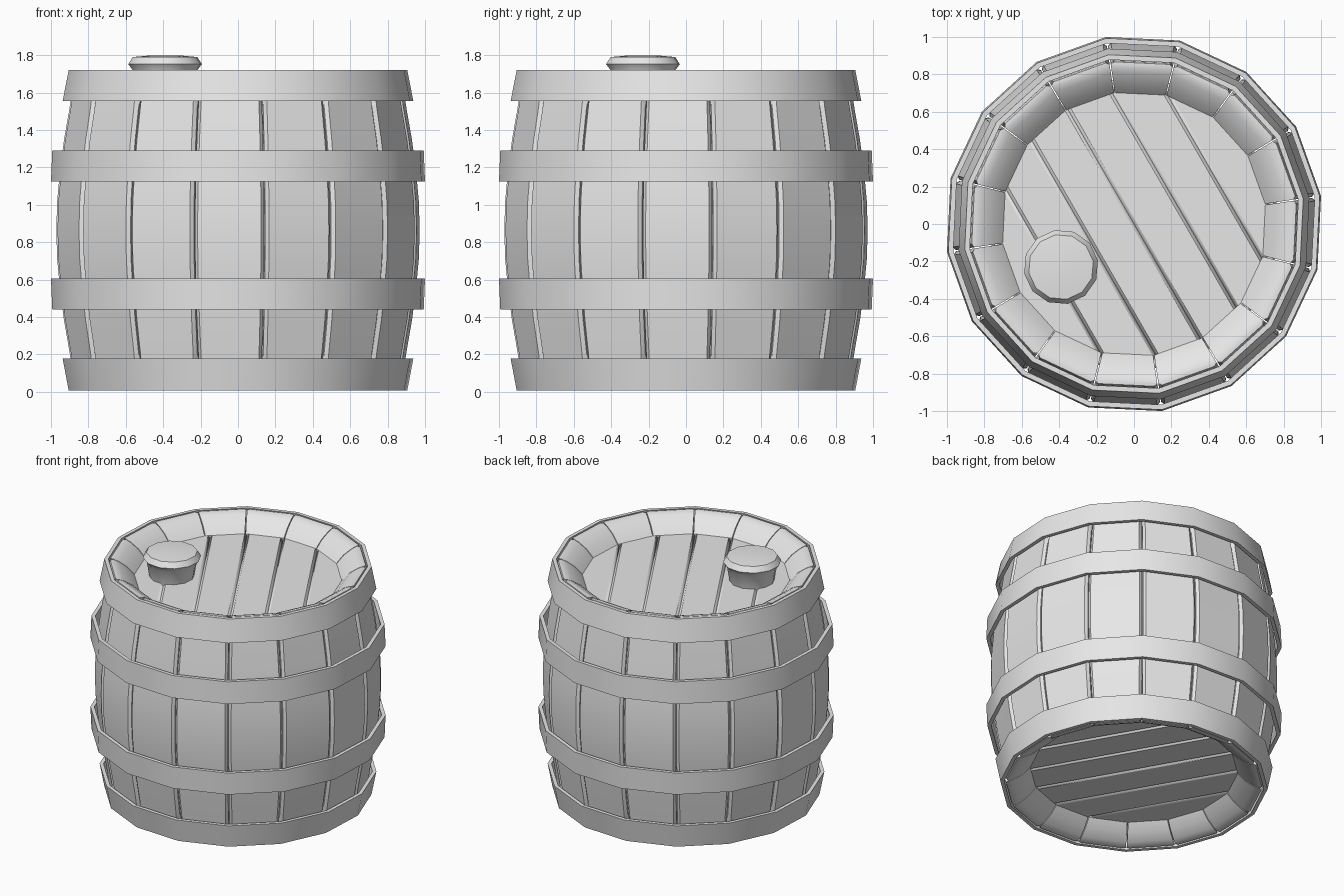
import bpy, bmesh
from math import sin, cos, pi, radians, sqrt
from mathutils import Matrix, Vector

if "Cube" in bpy.data.objects:
    bpy.data.objects.remove(bpy.data.objects["Cube"])

SIDES = 16
STEP = 2 * pi / SIDES
OFFSET = radians(8.5)       # angle of the first joint between staves
MID = 0.865                 # middle height of the barrel
BOARD_TURN = radians(30)    # turn of the lid boards

grey = bpy.data.materials.new("plain_grey")
grey.use_nodes = True
grey.diffuse_color = (0.8, 0.8, 0.8, 1)
grey.node_tree.nodes["Principled BSDF"].inputs["Base Color"].default_value = (0.8, 0.8, 0.8, 1)


def finish(name, bm, bevel=0):
    """Turn a bmesh into a smooth-shaded object with sharp edges kept."""
    bmesh.ops.recalc_face_normals(bm, faces=bm.faces)
    mesh = bpy.data.meshes.new(name)
    bm.to_mesh(mesh)
    bm.free()
    mesh.materials.append(grey)
    ob = bpy.data.objects.new(name, mesh)
    bpy.context.collection.objects.link(ob)
    bpy.ops.object.select_all(action="DESELECT")
    ob.select_set(True)
    bpy.context.view_layer.objects.active = ob
    bpy.ops.object.shade_smooth_by_angle(angle=radians(32))
    if bevel:
        mod = ob.modifiers.new("bevel", "BEVEL")
        mod.width = bevel
        mod.segments = 1
    return ob


def loft(bm, rings, closed=False):
    """Skin a list of point rings, capped at the ends unless closed."""
    loops = [[bm.verts.new(p) for p in ring] for ring in rings]
    pairs = list(zip(loops, loops[1:]))
    if closed:
        pairs.append((loops[-1], loops[0]))
    for a, b in pairs:
        for i in range(len(a)):
            j = (i + 1) % len(a)
            bm.faces.new((a[i], a[j], b[j], b[i]))
    if not closed:
        bm.faces.new(loops[0])
        bm.faces.new(loops[-1])


def circle(r, z, n, start=0.0):
    return [(r * cos(start + i * 2 * pi / n), r * sin(start + i * 2 * pi / n), z)
            for i in range(n)]


# Staves: half profile of distance from middle, outer radius, inner radius, joint depth
half = [(0.0, 0.983, 0.85, 0.02), (0.15, 0.979, 0.85, 0.02),
        (0.3, 0.965, 0.85, 0.02), (0.48, 0.942, 0.84, 0.02),
        (0.65, 0.912, 0.71, 0.02), (0.745, 0.898, 0.71, 0.03),
        (0.80, 0.890, 0.76, 0.05), (0.84, 0.884, 0.82, 0.05),
        (0.855, 0.878, 0.855, 0.015)]
levels = [(MID - d, *rest) for d, *rest in reversed(half)]
levels += [(MID + d, *rest) for d, *rest in half[1:]]


def stave_section(z, outer, inner, depth):
    c, s = cos(STEP / 2), sin(STEP / 2)
    side = [(inner * c, inner * s - 0.003),
            (outer * c - depth, (outer * c - depth) * s / c - 0.003),
            (outer * c, outer * s - 0.022)]
    return [(x, y, z) for x, y in side] + [(x, -y, z) for x, y in reversed(side)]


bm = bmesh.new()
for k in range(SIDES):
    turn = Matrix.Rotation(OFFSET + (k + 0.5) * STEP, 3, "Z")
    loft(bm, [[turn @ Vector(p) for p in stave_section(*lv)] for lv in levels])
finish("staves", bm)

# Hoops: bottom height, top height, outer radius at each
hoops = {"bottom_hoop": (0.006, 0.178, 0.915, 0.948),
         "lower_hoop": (0.44, 0.605, 1.004, 1.011),
         "upper_hoop": (1.125, 1.29, 1.011, 1.004),
         "top_hoop": (1.555, 1.722, 0.948, 0.915)}
for name, (z0, z1, r0, r1) in hoops.items():
    bm = bmesh.new()
    t = 0.027
    profile = [(r0 - t, z0), (r0, z0), (r1, z1), (r1 - t, z1)]
    loft(bm, [circle(r, z, SIDES, OFFSET) for r, z in profile], closed=True)
    finish(name, bm)


# Lids: six boards each, cut to a circle and sunk below the rim
def lid(name, z0, z1, radius=0.78, width=0.25):
    bm = bmesh.new()
    turn = Matrix.Rotation(BOARD_TURN, 3, "Z")
    for k in range(-3, 3):
        us = [k * width + width * i / 2 for i in range(3)]
        ends = [(u, sqrt(max(radius ** 2 - u ** 2, 0))) for u in us]
        outline = ends + [(u, -v) for u, v in reversed(ends)]
        loft(bm, [[turn @ Vector((u, v, z)) for u, v in outline] for z in (z0, z1)])
    finish(name, bm, bevel=0.016)


lid("top_lid", 1.53, 1.61)
lid("bottom_lid", 2 * MID - 1.61, 2 * MID - 1.53)

# Bung plugged into the top lid
bm = bmesh.new()
bung = [(0.15, 1.58), (0.172, 1.715), (0.2, 1.752), (0.175, 1.79), (0.09, 1.798)]
loft(bm, [circle(r, z, 12, radians(10)) for r, z in bung])
bmesh.ops.translate(bm, verts=bm.verts, vec=(-0.39, -0.23, 0))
finish("bung", bm)
